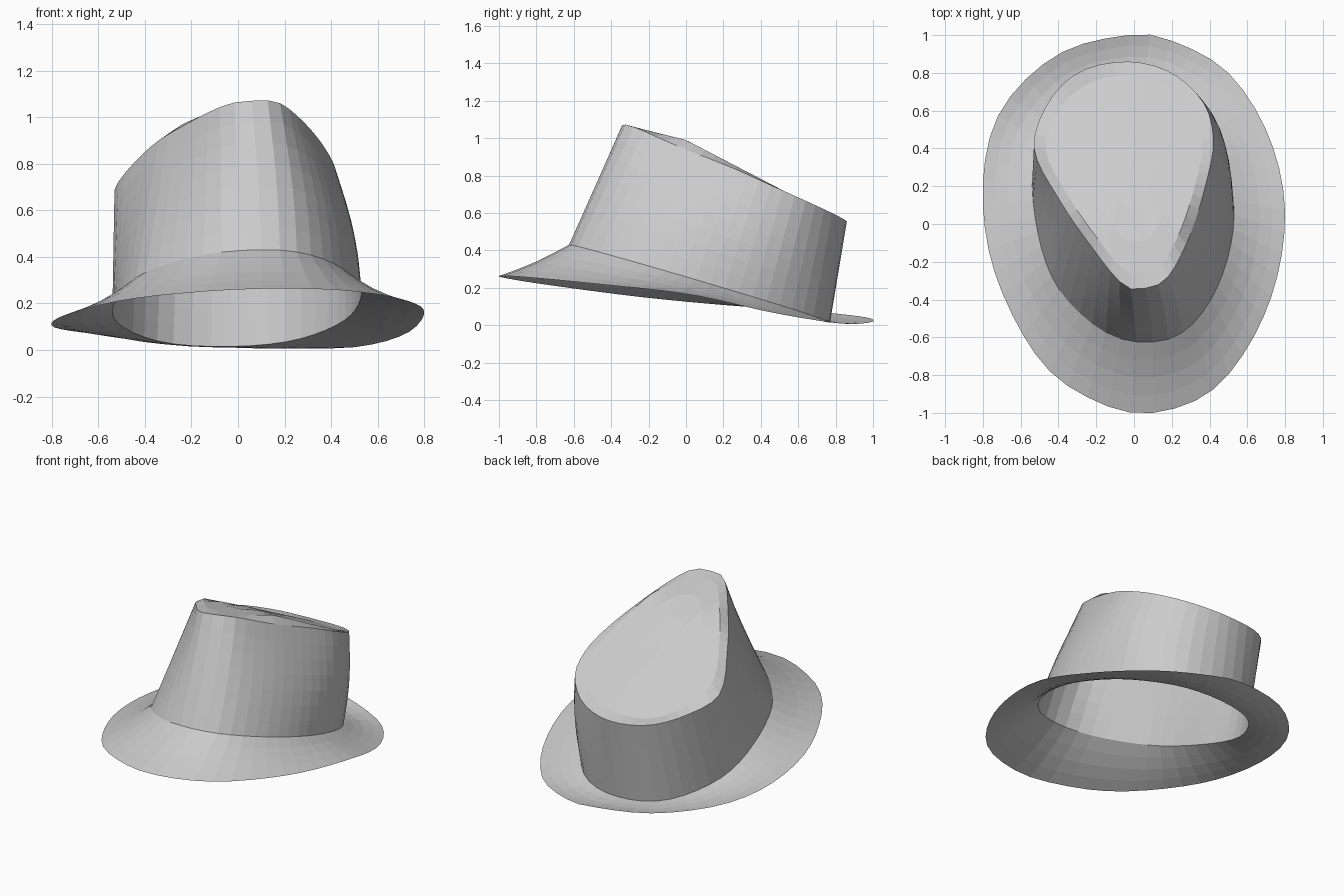
import bpy
import math
from mathutils import Vector

cube = bpy.data.objects.get("Cube")
if cube:
    bpy.data.objects.remove(cube, do_unlink=True)

SIDES = 48

felt = bpy.data.materials.new("grey felt")
felt.use_nodes = True
felt.diffuse_color = (0.6, 0.6, 0.6, 1)
felt.node_tree.nodes["Principled BSDF"].inputs["Base Color"].default_value = felt.diffuse_color


def resample(path, count):
    """Evenly spaced points along an open path, without its last point."""
    lengths = [0.0]
    for a, b in zip(path, path[1:]):
        lengths.append(lengths[-1] + (b - a).length)
    result, k = [], 0
    for i in range(count):
        target = lengths[-1] * i / count
        while lengths[k + 1] < target:
            k += 1
        span = lengths[k + 1] - lengths[k]
        result.append(path[k].lerp(path[k + 1], (target - lengths[k]) / span))
    return result


def smooth_loop(points, steps=8):
    """Closed curve through the points; each half, front to back, gets equal sides."""
    points = [Vector(p) for p in points]
    n = len(points)
    dense = []
    for i in range(n):
        a, b, c, d = (points[(i + k) % n] for k in (-1, 0, 1, 2))
        for s in range(steps):
            t = s / steps
            dense.append(0.5 * (2 * b + (c - a) * t + (2 * a - 5 * b + 4 * c - d) * t ** 2
                                + (3 * b - a - 3 * c + d) * t ** 3))
    back = steps * max(range(n), key=lambda i: points[i].y)
    half = SIDES // 2
    return resample(dense[:back + 1], half) + resample(dense[back:] + dense[:1], half)


def blend(lower, upper, t):
    return [a.lerp(b, t) for a, b in zip(lower, upper)]


def skin(name, rings, cap=None):
    """Surface through a stack of rings, optionally closed to a middle point."""
    verts = [p for ring in rings for p in ring]
    faces = []
    for r in range(len(rings) - 1):
        for i in range(SIDES):
            j = (i + 1) % SIDES
            a, b = r * SIDES, (r + 1) * SIDES
            faces.append((a + i, a + j, b + j, b + i))
    if cap:
        last = len(verts) - SIDES
        verts.append(cap)
        faces += [(last + i, last + (i + 1) % SIDES, len(verts) - 1) for i in range(SIDES)]
    mesh = bpy.data.meshes.new(name)
    mesh.from_pydata(verts, [], faces)
    mesh.materials.append(felt)
    bpy.context.collection.objects.link(bpy.data.objects.new(name, mesh))


def edge_height(x, y):
    """Tilted brim edge, twisted down at the back left and up at the back right."""
    twist = (.14 if x > 0 else .06) * x * max(0, y)
    return .145 - .115 * y + .03 * x - twist


def top_height(x, y):
    """Crown top, steeper behind the middle and lower on the right."""
    return .99 - .25 * y - .27 * max(0, y) + .1 * min(0, x)


# Outlines run from the front, round the left side, to the back and home
brim_outline = [(.1, -1), (.44, -.86), (.7, -.46), (.8, .02), (.72, .45), (.5, .8),
                (.2, .97), (-.03, 1), (-.4, .9), (-.7, .61), (-.8, .22),
                (-.74, -.25), (-.5, -.72), (-.2, -.94)]
base_outline = [(.1, -.625), (.3, -.54), (.46, -.29), (.53, .05), (.46, .43),
                (.25, .7), (-.03, .77), (-.32, .68), (-.51, .4), (-.53, .08),
                (-.42, -.31), (-.16, -.57)]
rim_outline = [(.06, -.34, 1.07), (.18, -.28, 1.06), (.3, -.05, .96), (.39, .25, .84),
               (.42, .45, .75), (.37, .64, .665), (.2, .8, .59), (-.03, .86, .555),
               (-.28, .81, .57), (-.45, .65, .62), (-.53, .4, .69), (-.39, .12, .86),
               (-.24, -.1, .96), (-.06, -.32, 1.05)]

edge = smooth_loop([(x, y, edge_height(x, y)) for x, y in brim_outline])
base = smooth_loop([(x, y, .243 - .295 * y + .03 * x) for x, y in base_outline])
rim = smooth_loop(rim_outline)

# Brim, sagging a little between edge and crown
brim_rings = []
for k in range(5):
    t = k / 4
    ring = blend(edge, base, t)
    for p in ring:
        p.z -= .012 * math.sin(math.pi * t)
    brim_rings.append(ring)
skin("brim", brim_rings)

# Crown wall, bulging out on the left side
wall_rings = []
for k in range(8):
    t = k / 7
    ring = blend(base, rim, t)
    for p in ring:
        p.x += .06 * max(0, p.x) * math.sin(math.pi * t)
    wall_rings.append(ring)
skin("crown_wall", wall_rings)

# Crown top, with a bevel up from the rim
middle = Vector((-.03, .28, top_height(-.03, .28)))
top_rings = [rim]
for t in (.13, .4, .7):
    ring = blend(rim, [middle] * SIDES, t)
    for p in ring:
        p.z = top_height(p.x, p.y)
    top_rings.append(ring)
skin("crown_top", top_rings, middle)
